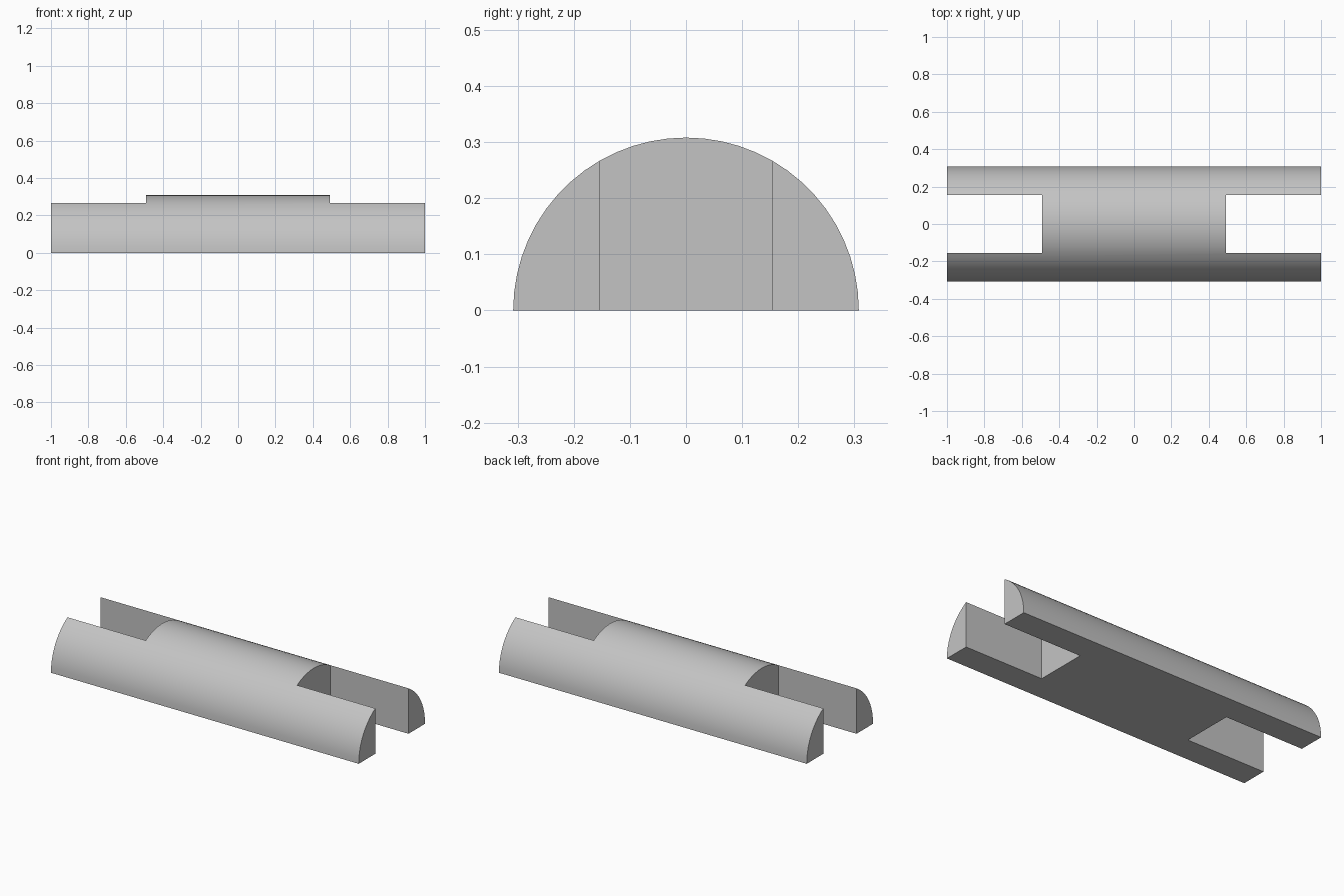
import bpy
import bmesh
from math import cos, sin, pi, radians

cube = bpy.data.objects.get("Cube")
if cube:
    bpy.data.objects.remove(cube, do_unlink=True)

RADIUS = 0.308
HALF_LENGTH = 1.0
WEB_HALF = 0.492        # half length of the solid middle
SLOT_HALF = RADIUS / 2  # half width of the end slots
SEGMENTS = 30

grey = bpy.data.materials.new("light grey")
grey.use_nodes = True
colour = (0.55, 0.55, 0.55, 1.0)
grey.diffuse_color = colour
grey.node_tree.nodes["Principled BSDF"].inputs["Base Color"].default_value = colour


def add_object(name, bm):
    bmesh.ops.recalc_face_normals(bm, faces=bm.faces)
    mesh = bpy.data.meshes.new(name)
    bm.to_mesh(mesh)
    bm.free()
    mesh.materials.append(grey)
    obj = bpy.data.objects.new(name, mesh)
    bpy.context.collection.objects.link(obj)
    return obj


# Half-round bar: a semicircle extruded along x
bm = bmesh.new()
angles = [pi * i / SEGMENTS for i in range(SEGMENTS + 1)]
profile = bm.faces.new([bm.verts.new((-HALF_LENGTH, RADIUS * cos(a), RADIUS * sin(a)))
                        for a in angles])
extruded = bmesh.ops.extrude_face_region(bm, geom=[profile], use_keep_orig=True)
moved = [v for v in extruded["geom"] if isinstance(v, bmesh.types.BMVert)]
bmesh.ops.translate(bm, verts=moved, vec=(2 * HALF_LENGTH, 0, 0))
bar = add_object("slotted_half_round_bar", bm)

# Open slot through each end
for side, label in ((1, "left"), (-1, "right")):
    bm = bmesh.new()
    bmesh.ops.create_cube(bm, size=1)
    bmesh.ops.scale(bm, vec=(1, 2 * SLOT_HALF, 1), verts=bm.verts)
    bmesh.ops.translate(bm, vec=(side * (WEB_HALF + 0.5), 0, 0), verts=bm.verts)
    # stretch the outer end past the bar
    for v in bm.verts:
        if abs(v.co.x) > HALF_LENGTH / 2 + 0.2:
            v.co.x += side * 0.2
    cutter = add_object(label + "_slot_cutter", bm)
    cutter.hide_render = True
    bpy.context.view_layer.objects.active = bar
    cut = bar.modifiers.new(label + "_slot", "BOOLEAN")
    cut.operation = "DIFFERENCE"
    cut.solver = "EXACT"
    cut.object = cutter
    bpy.ops.object.modifier_apply(modifier=cut.name)
    bpy.data.objects.remove(cutter, do_unlink=True)

# Smooth round surface with crisp edges
bpy.ops.object.select_all(action="DESELECT")
bar.select_set(True)
bpy.context.view_layer.objects.active = bar
bpy.ops.object.shade_smooth_by_angle(angle=radians(25))
